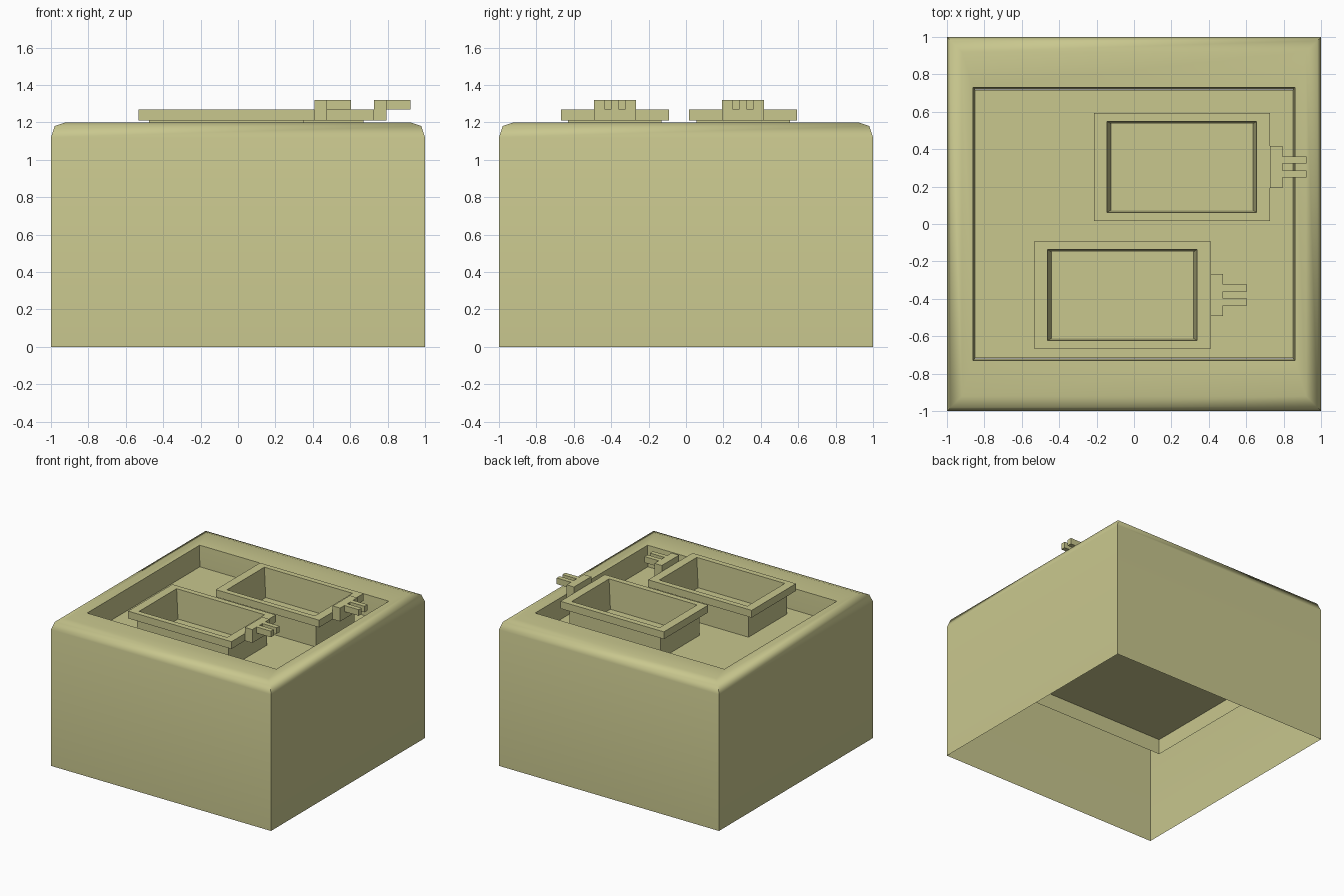
import bpy, bmesh, math

if "Cube" in bpy.data.objects:
    bpy.data.objects.remove(bpy.data.objects["Cube"])

mat = bpy.data.materials.new("pale_olive")
mat.diffuse_color = (0.58, 0.57, 0.27, 1)
mat.use_nodes = True
mat.node_tree.nodes["Principled BSDF"].inputs["Base Color"].default_value = mat.diffuse_color


def loft(name, rings, centre=(0, 0), cap_start=False, cap_end=False):
    """Join rectangular rings (half width, half depth, height) into one skin."""
    bm = bmesh.new()
    loops = []
    for hx, hy, z in rings:
        loops.append([bm.verts.new((centre[0] + sx * hx, centre[1] + sy * hy, z))
                      for sx, sy in ((-1, -1), (1, -1), (1, 1), (-1, 1))])
    for a, b in zip(loops, loops[1:]):
        for i in range(4):
            j = (i + 1) % 4
            bm.faces.new((a[i], a[j], b[j], b[i]))
    if cap_start:
        bm.faces.new(loops[0][::-1])
    if cap_end:
        bm.faces.new(loops[-1])
    mesh = bpy.data.meshes.new(name)
    bm.to_mesh(mesh)
    bm.free()
    mesh.materials.append(mat)
    obj = bpy.data.objects.new(name, mesh)
    bpy.context.collection.objects.link(obj)
    return obj


def box(name, x0, x1, y0, y1, z0, z1):
    hx, hy = (x1 - x0) / 2, (y1 - y0) / 2
    return loft(name, [(hx, hy, z0), (hx, hy, z1)],
                ((x0 + x1) / 2, (y0 + y1) / 2), True, True)


# Open-bottomed housing: outer walls, rounded rim, and tank walls hanging inside
housing = loft("housing", [(1, 1, 0), (1, 1, 1.12), (0.98, 0.98, 1.18), (0.92, 0.92, 1.2),
                           (0.86, 0.73, 1.19), (0.85, 0.718, 1.02), (0.85, 0.718, 0.575)])
bpy.context.view_layer.objects.active = housing
housing.select_set(True)
bpy.ops.object.shade_smooth_by_angle(angle=math.radians(60))

# Fill inside the tank
box("tank_fill", -0.849, 0.849, -0.717, 0.717, 0.70, 1.02)

# Two flanged baskets with pronged handles
for label, cx, cy in (("front", -0.062, -0.38), ("back", 0.256, 0.305)):
    loft(label + "_basket",
         [(0.415, 0.25, 1.0), (0.415, 0.25, 1.21), (0.47, 0.288, 1.21), (0.47, 0.288, 1.27),
          (0.40, 0.243, 1.27), (0.38, 0.232, 1.03)], (cx, cy), True, True)
    end = cx + 0.47
    box(label + "_handle_block", end, end + 0.067, cy - 0.112, cy + 0.112, 1.21, 1.32)
    for n, dy in enumerate((-0.037, 0.037)):
        box(f"{label}_handle_prong_{n + 1}", end + 0.067, end + 0.197,
            cy + dy - 0.019, cy + dy + 0.019, 1.27, 1.32)
